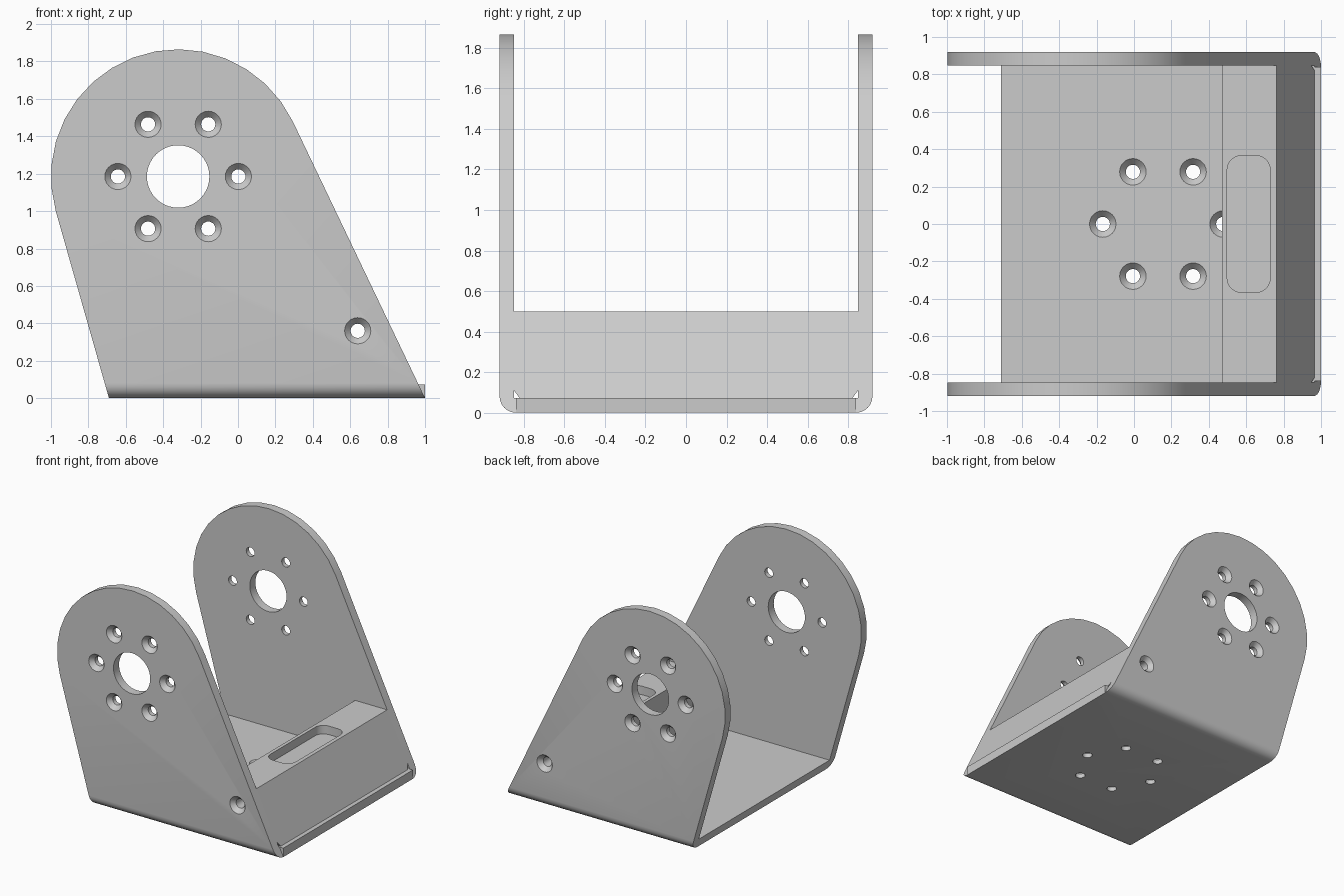
import bpy, bmesh
from math import pi, cos, sin, acos, atan2, hypot, radians
from mathutils import Matrix, Vector

if "Cube" in bpy.data.objects:
    bpy.data.objects.remove(bpy.data.objects["Cube"])

grey = bpy.data.materials.new("bracket grey")
grey.use_nodes = True
colour = (0.6, 0.6, 0.6, 1)
grey.diffuse_color = colour
grey.node_tree.nodes["Principled BSDF"].inputs["Base Color"].default_value = colour

HALF, INNER, BASE = 0.92, 0.848, 0.073     # outer and inner half width, floor thickness
HUB_X, HUB_Z, HUB_R = -0.32, 1.185, 0.68   # rounded top of the side walls


def make_object(name, bm):
    bmesh.ops.recalc_face_normals(bm, faces=bm.faces)
    mesh = bpy.data.meshes.new(name)
    bm.to_mesh(mesh)
    bm.free()
    mesh.materials.append(grey)
    obj = bpy.data.objects.new(name, mesh)
    bpy.context.collection.objects.link(obj)
    return obj


def prism(name, points, axis, start, end):
    """Extrude a 2D outline along x, y or z."""
    def place(a, b, t):
        return {"x": (t, a, b), "y": (a, t, b), "z": (a, b, t)}[axis]
    bm = bmesh.new()
    face = bm.faces.new([bm.verts.new(place(a, b, start)) for a, b in points])
    side = bmesh.ops.extrude_face_region(bm, geom=[face])["geom"]
    verts = [v for v in side if isinstance(v, bmesh.types.BMVert)]
    bmesh.ops.translate(bm, verts=verts, vec=place(0, 0, end - start))
    return make_object(name, bm)


def lathe(bm, profile, matrix, sides=24):
    """Closed turned solid from (radius, height) pairs."""
    rings = [[bm.verts.new(matrix @ Vector((r * cos(2 * pi * i / sides),
                                            r * sin(2 * pi * i / sides), h)))
              for i in range(sides)] for r, h in profile]
    for low, high in zip(rings, rings[1:]):
        for i in range(sides):
            j = (i + 1) % sides
            bm.faces.new((low[i], low[j], high[j], high[i]))
    bm.faces.new(rings[0][::-1])
    bm.faces.new(rings[-1])


def boolean(obj, tool, operation):
    mod = obj.modifiers.new(operation.title(), "BOOLEAN")
    mod.operation, mod.solver, mod.object = operation, "EXACT", tool
    bpy.context.view_layer.objects.active = obj
    bpy.ops.object.modifier_apply(modifier=mod.name)


def discard(*tools):
    for tool in tools:
        bpy.data.objects.remove(tool)


def arc(cx, cy, r, a, b, steps):
    return [(cx + r * cos(a + (b - a) * i / steps),
             cy + r * sin(a + (b - a) * i / steps)) for i in range(steps + 1)]


def tangent(px, pz, sign):
    """Angle at which a line from a point touches the rounded top."""
    dx, dz = px - HUB_X, pz - HUB_Z
    return atan2(dz, dx) + sign * acos(HUB_R / hypot(dx, dz))


def hexagon(cx, cy, r=0.322):
    return [(cx + r * cos(i * pi / 3), cy + r * sin(i * pi / 3)) for i in range(6)]


# Bent channel: U section cut to the side wall outline
bend = 0.08
right_half = arc(HALF - bend, bend, bend, -pi / 2, 0, 6) + [
    (HALF, 2), (INNER, 2), (INNER, BASE)]
section = right_half + [(-y, z) for y, z in reversed(right_half)]
bracket = prism("bracket", section, "x", -1.2, 1.2)

start, stop = tangent(1, 0, 1), tangent(-0.69, 0, -1) + 2 * pi
if stop - start > 2 * pi:
    stop -= 2 * pi
outline = [(-0.69, 0), (1, 0)] + arc(HUB_X, HUB_Z, HUB_R, start, stop, 16)
trim = prism("wall_trim", outline, "y", -1, 1)
boolean(bracket, trim, "INTERSECT")

# Square front lip of the floor
flat = HALF - bend
lip = prism("floor_lip", [(0.9, 0), (1, 0), (1, BASE), (0.9, BASE)], "y", -flat, flat)
boolean(bracket, lip, "UNION")
discard(trim, lip)

# Countersunk screw holes, hub holes and one cross hole
screw = [(0.038, -0.05), (0.038, 0.036), (0.071, 0.073), (0.071, 0.12)]
holes = bmesh.new()
for sign in (-1, 1):
    outward = Matrix.Rotation(-sign * pi / 2, 4, "X")
    for x, z in hexagon(HUB_X, HUB_Z) + [(0.64, 0.36)]:
        lathe(holes, screw, Matrix.Translation((x, sign * INNER, z)) @ outward)
    lathe(holes, [(0.167, -0.1), (0.167, 0.2)],
          Matrix.Translation((HUB_X, sign * INNER, HUB_Z)) @ outward, 40)
for x, y in hexagon(0.155, 0):
    lathe(holes, screw, Matrix.Translation((x, y, 0)))
hole_cutter = make_object("hole_cutter", holes)
boolean(bracket, hole_cutter, "DIFFERENCE")

# Wedge block between the walls, with relieved lower corners
slope = (1 - HUB_X - HUB_R * cos(start)) / (HUB_Z + HUB_R * sin(start))
top = 0.5
block = prism("wedge_block", [(0.47, BASE), (1 - slope * BASE, BASE),
                              (1 - slope * top, top), (0.47, top)], "y", -INNER, INNER)
for sign in (-1, 1):
    e = sign * (INNER + 0.01)
    notch = prism("corner_notch", [(e, BASE - 0.02), (e - sign * 0.05, BASE - 0.02),
                                   (e, BASE + 0.05)], "x", 0.3, 1.1)
    boolean(block, notch, "DIFFERENCE")
    discard(notch)

# Shallow rounded pocket in the block top
corner, wx, wy = 0.075, 0.115 - 0.075, 0.365 - 0.075
pocket_outline = []
for k, (sx, sy) in enumerate([(1, 1), (-1, 1), (-1, -1), (1, -1)]):
    pocket_outline += arc(0.613 + sx * wx, sy * wy, corner, k * pi / 2, (k + 1) * pi / 2, 6)
pocket = prism("pocket_cutter", pocket_outline, "z", top - 0.07, top + 0.1)
boolean(block, pocket, "DIFFERENCE")

# Cross hole through the block
bore = bmesh.new()
lathe(bore, [(0.038, -1), (0.038, 1)],
      Matrix.Translation((0.64, 0, 0.36)) @ Matrix.Rotation(pi / 2, 4, "X"))
bore_cutter = make_object("bore_cutter", bore)
boolean(block, bore_cutter, "DIFFERENCE")
discard(hole_cutter, pocket, bore_cutter)

for obj in (bracket, block):
    bpy.ops.object.select_all(action="DESELECT")
    obj.select_set(True)
    bpy.context.view_layer.objects.active = obj
    bpy.ops.object.shade_smooth_by_angle(angle=radians(25))
